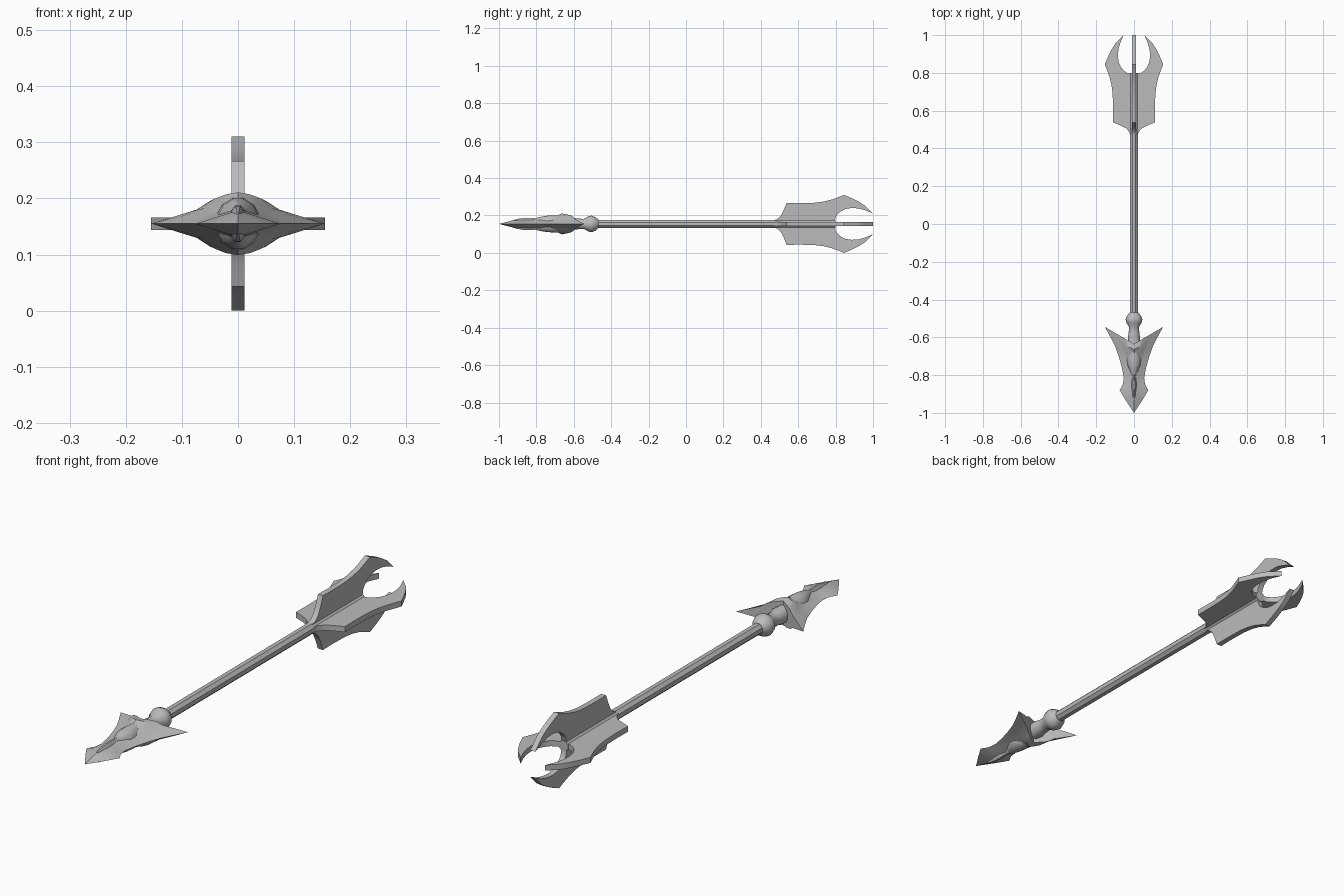
import bpy, bmesh, math
from mathutils import Matrix, Vector

cube = bpy.data.objects.get("Cube")
if cube:
    bpy.data.objects.remove(cube, do_unlink=True)

AXIS_Z = 0.155  # height of the arrow's centre line

grey = bpy.data.materials.new("plain grey")
grey.use_nodes = True
grey.diffuse_color = (0.5, 0.5, 0.5, 1)
grey.node_tree.nodes["Principled BSDF"].inputs["Base Color"].default_value = (0.5, 0.5, 0.5, 1)


def finish(name, bm, angle=30):
    """Turn a bmesh into a shaded, coloured object on the centre line."""
    bmesh.ops.remove_doubles(bm, verts=bm.verts, dist=1e-5)
    bmesh.ops.recalc_face_normals(bm, faces=bm.faces)
    mesh = bpy.data.meshes.new(name)
    bm.to_mesh(mesh)
    bm.free()
    mesh.materials.append(grey)
    obj = bpy.data.objects.new(name, mesh)
    obj.location.z = AXIS_Z
    bpy.context.collection.objects.link(obj)
    bpy.ops.object.select_all(action='DESELECT')
    obj.select_set(True)
    bpy.context.view_layer.objects.active = obj
    bpy.ops.object.shade_smooth_by_angle(angle=math.radians(angle))
    return obj


def loft(name, rings, sides, angle=30):
    """Skin elliptical rings (y, half width, half height) along y."""
    bm = bmesh.new()
    loops = []
    for y, w, h in rings:
        turn = [(i + 0.5) * math.tau / sides for i in range(sides)]
        loops.append([bm.verts.new((w * math.cos(a), y, h * math.sin(a))) for a in turn])
    for a, b in zip(loops, loops[1:]):
        for i in range(sides):
            j = (i + 1) % sides
            bm.faces.new((a[i], a[j], b[j], b[i]))
    bm.faces.new(loops[0])
    bm.faces.new(loops[-1])
    return finish(name, bm, angle)


# Shaft with eight flat sides
loft("shaft", [(-0.62, 0.023, 0.023), (0.80, 0.023, 0.023)], 8)

# Collar: bead and neck behind the head
collar = [(-0.468, 0.023), (-0.485, 0.038), (-0.505, 0.046), (-0.522, 0.042),
          (-0.545, 0.028), (-0.575, 0.029), (-0.605, 0.034), (-0.65, 0.034)]
loft("collar", [(y, r, r) for y, r in collar], 12, 40)

# Four identical hooked fins; outline given as (radius, y)
FIN = [(0.0, 0.465), (0.018, 0.465), (0.025, 0.487), (0.042, 0.507), (0.072, 0.522),
       (0.112, 0.538), (0.111, 0.61), (0.113, 0.685), (0.119, 0.735), (0.130, 0.78),
       (0.143, 0.815), (0.155, 0.845), (0.138, 0.885), (0.120, 0.922), (0.098, 0.957),
       (0.055, 1.0), (0.073, 0.958), (0.083, 0.92), (0.085, 0.885), (0.080, 0.853),
       (0.069, 0.830), (0.052, 0.810), (0.034, 0.799), (0.0, 0.795)]
HALF = 0.0115
for k, side in enumerate(("left", "top", "right", "bottom")):
    bm = bmesh.new()
    face = bm.faces.new([bm.verts.new((r, y, -HALF)) for r, y in FIN])
    new = bmesh.ops.extrude_face_region(bm, geom=[face])["geom"]
    bmesh.ops.translate(bm, vec=(0, 0, 2 * HALF),
                        verts=[v for v in new if isinstance(v, bmesh.types.BMVert)])
    # fins turn about the long axis
    bm.transform(Matrix.Rotation(-k * math.pi / 2, 4, 'Y'))
    finish(side + "_fin", bm)

# Head blade rows: centre y, centre half height, edge x, edge y, flare (0 straight, 1 hollow)
ROWS = [(-1.0, 0.0, 0.0, -1.0, 0), (-0.93, 0.018, 0.046, -0.93, 0),
        (-0.885, 0.024, 0.076, -0.88, 0), (-0.85, 0.026, 0.059, -0.85, 0),
        (-0.82, 0.027, 0.054, -0.815, 0), (-0.78, 0.029, 0.063, -0.765, 0.2),
        (-0.735, 0.033, 0.078, -0.71, 0.4), (-0.70, 0.038, 0.099, -0.65, 0.7),
        (-0.665, 0.056, 0.124, -0.60, 1), (-0.635, 0.050, 0.154, -0.545, 1)]
STEPS = (0, 0.18, 0.33, 0.48, 0.66, 1)
HOLLOW = (1, 0.93, 0.8, 0.5, 0.33, 0)


def blade_row(yc, h, xe, ye, flare, sx, sz):
    pts = []
    for t, hollow in zip(STEPS, HOLLOW):
        lift = h * ((1 - t) * (1 - flare) + hollow * flare)
        pts.append(Vector((sx * xe * t, yc + (ye - yc) * t, sz * lift)))
    return pts


bm = bmesh.new()


def quad(corners):
    unique = []
    for c in corners:
        if all((c - u).length > 1e-6 for u in unique):
            unique.append(c)
    if len(unique) > 2:
        bm.faces.new([bm.verts.new(c) for c in unique])


for sx in (1, -1):
    for sz in (1, -1):
        grid = [blade_row(*row, sx, sz) for row in ROWS]
        for a, b in zip(grid, grid[1:]):
            for i in range(len(STEPS) - 1):
                quad((a[i], a[i + 1], b[i + 1], b[i]))
    # rear wall between the upper and lower skins
    up, low = blade_row(*ROWS[-1], sx, 1), blade_row(*ROWS[-1], sx, -1)
    for i in range(len(STEPS) - 1):
        quad((up[i], up[i + 1], low[i + 1], low[i]))
finish("head_blade", bm)

# Lumpy spine along the middle of the head
SPINE = [(-0.945, 0.002, 0.012), (-0.91, 0.010, 0.026), (-0.87, 0.016, 0.033),
         (-0.835, 0.016, 0.034), (-0.805, 0.012, 0.032), (-0.78, 0.024, 0.039),
         (-0.745, 0.038, 0.045), (-0.715, 0.041, 0.047), (-0.685, 0.034, 0.047),
         (-0.66, 0.024, 0.052), (-0.635, 0.030, 0.045)]
loft("head_spine", SPINE, 12, 40)
